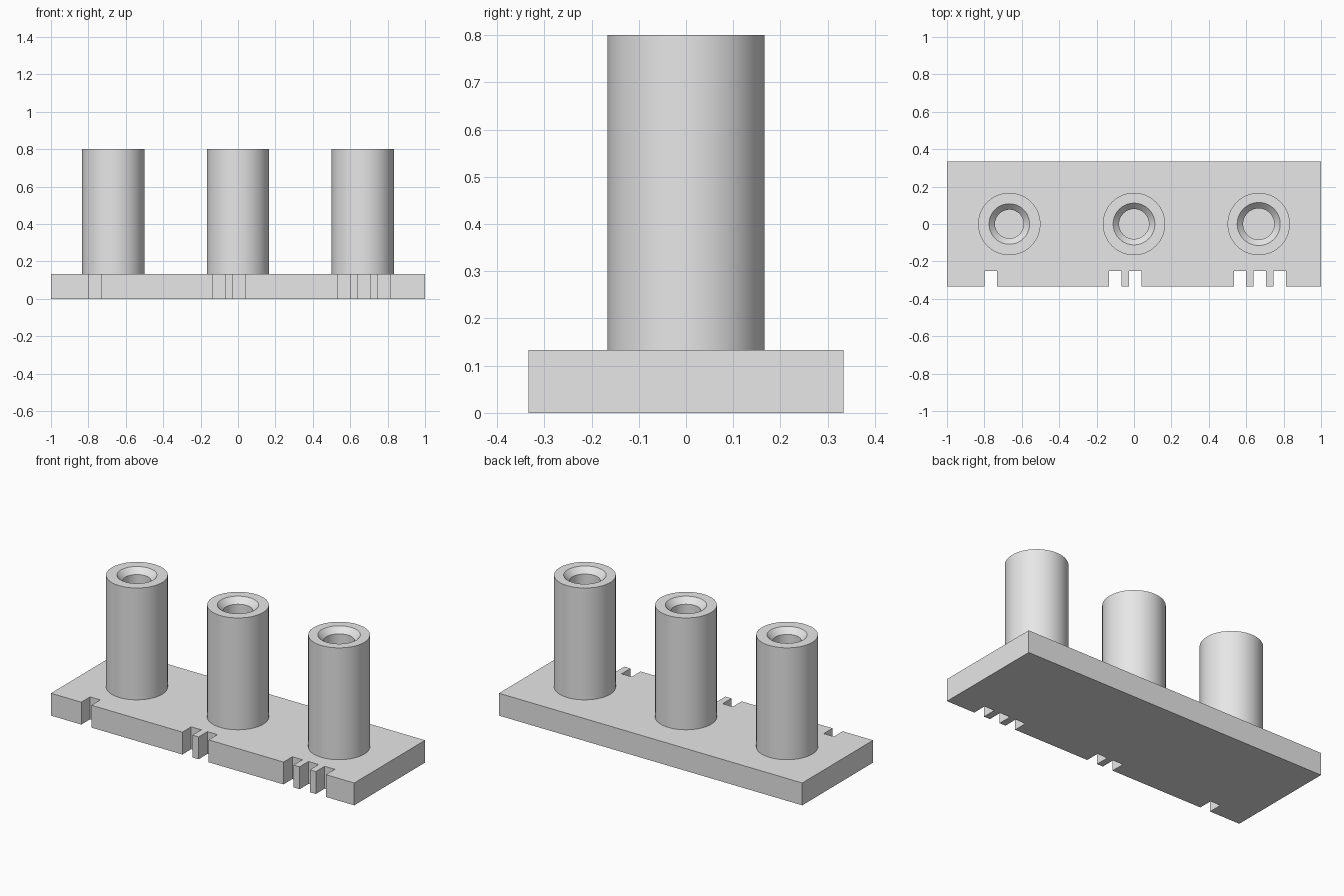
import bpy, bmesh, math

old = bpy.data.objects.get("Cube")
if old:
    bpy.data.objects.remove(old, do_unlink=True)

UNIT = 1 / 30          # one thirtieth of the half length
HALF_X, HALF_Y = 1.0, 10 * UNIT
BASE_TOP, TUBE_TOP = 4 * UNIT, 24 * UNIT
SPACING = 20 * UNIT

grey = bpy.data.materials.new("light grey")
grey.use_nodes = True
colour = (0.8, 0.8, 0.8, 1)
grey.diffuse_color = colour
grey.node_tree.nodes["Principled BSDF"].inputs["Base Color"].default_value = colour


def finish(name, bm):
    bmesh.ops.recalc_face_normals(bm, faces=bm.faces)
    mesh = bpy.data.meshes.new(name)
    bm.to_mesh(mesh)
    bm.free()
    mesh.materials.append(grey)
    obj = bpy.data.objects.new(name, mesh)
    bpy.context.collection.objects.link(obj)
    return obj


# Base plate: outline with one, two and three index notches in its front edge
outline = [(-HALF_X, -HALF_Y)]
notch_back = -HALF_Y + 2.5 * UNIT
for group in range(3):
    for i in range(group + 1):
        x0 = -0.8 + group * SPACING + i * 3.2 * UNIT
        x1 = x0 + 2 * UNIT
        outline += [(x0, -HALF_Y), (x0, notch_back), (x1, notch_back), (x1, -HALF_Y)]
outline += [(HALF_X, -HALF_Y), (HALF_X, HALF_Y), (-HALF_X, HALF_Y)]

bm = bmesh.new()
face = bm.faces.new([bm.verts.new((x, y, 0)) for x, y in outline])
top = bmesh.ops.extrude_face_region(bm, geom=[face])
moved = [v for v in top["geom"] if isinstance(v, bmesh.types.BMVert)]
bmesh.ops.translate(bm, verts=moved, vec=(0, 0, BASE_TOP))
finish("base_plate", bm)


# Tubes: turned profile with a countersunk blind bore, each slightly wider
def tube(name, x, bore):
    bm = bmesh.new()
    profile = [(5 * UNIT, BASE_TOP), (5 * UNIT, TUBE_TOP),
               (bore + UNIT * 0.95, TUBE_TOP), (bore, TUBE_TOP - UNIT), (bore, BASE_TOP)]
    verts = [bm.verts.new((r, 0, z)) for r, z in profile]
    edges = [bm.edges.new(pair) for pair in zip(verts, verts[1:])]
    bmesh.ops.spin(bm, geom=verts + edges, cent=(0, 0, 0), axis=(0, 0, 1),
                   angle=math.tau, steps=72)
    bmesh.ops.remove_doubles(bm, verts=bm.verts, dist=0.0001)
    # close the underside ring so the normals are consistent
    rim = [e for e in bm.edges if e.is_boundary]
    bmesh.ops.bridge_loops(bm, edges=rim)
    obj = finish(name, bm)
    obj.location.x = x
    bpy.ops.object.select_all(action="DESELECT")
    obj.select_set(True)
    bpy.context.view_layer.objects.active = obj
    bpy.ops.object.shade_smooth_by_angle(angle=math.radians(30))


for i, side in enumerate(("right", "middle", "left")):
    tube(side + "_tube", (i - 1) * SPACING, (2.3 + 0.1 * i) * UNIT)
